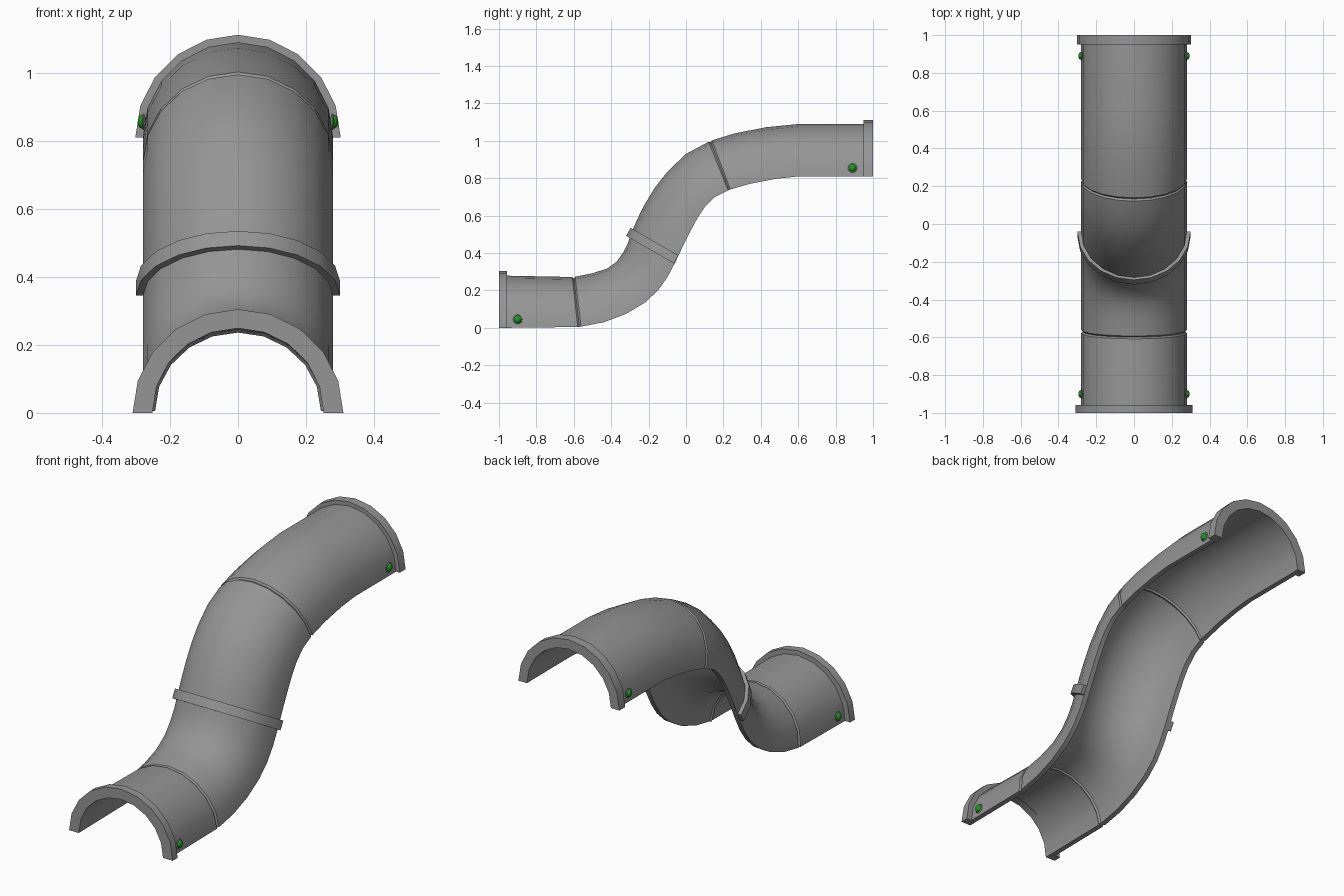
import bpy, bmesh, math
from mathutils import Vector

cube = bpy.data.objects.get("Cube")
if cube:
    bpy.data.objects.remove(cube, do_unlink=True)


def material(name, rgb):
    m = bpy.data.materials.new(name)
    m.use_nodes = True
    m.diffuse_color = (*rgb, 1)
    m.node_tree.nodes["Principled BSDF"].inputs["Base Color"].default_value = (*rgb, 1)
    return m


GREY = material("pipe grey", (0.30, 0.30, 0.30))
GREEN = material("bolt green", (0.01, 0.33, 0.01))
SEGMENTS = 10
RADIUS, WALL = 0.28, 0.028


def finish(bm, name, mat):
    bmesh.ops.recalc_face_normals(bm, faces=bm.faces)
    mesh = bpy.data.meshes.new(name)
    bm.to_mesh(mesh)
    bm.free()
    mesh.materials.append(mat)
    obj = bpy.data.objects.new(name, mesh)
    bpy.context.collection.objects.link(obj)
    bpy.ops.object.select_all(action="DESELECT")
    obj.select_set(True)
    bpy.context.view_layer.objects.active = obj
    bpy.ops.object.shade_smooth_by_angle(angle=math.radians(32))
    return obj


def half_pipe(name, stations, radius=RADIUS, wall=WALL, seams=()):
    """Sweep a half ring; a station is base y, base z, crown y, crown z.
    Seams lists the ends (0 first, -1 last) that get a pinched groove."""
    rows = [(Vector(s), radius) for s in stations]
    for end in seams:
        s = rows[end][0]
        near = rows[1 if end == 0 else -2][0]
        step = 0.012 / (near - s).length
        extra = (s.lerp(near, step), radius)
        rows[end] = (s, radius - 0.008)
        rows.insert(1 if end == 0 else len(rows) - 1, extra)
    bm = bmesh.new()
    rings = []
    for s, r in rows:
        base = Vector((0, s[0], s[1]))
        up = Vector((0, s[2], s[3])) - base
        height = up.length - (radius - r)
        up.normalize()
        ring = []
        for inset, order in ((0, 1), (wall, -1)):
            for i in range(SEGMENTS + 1)[::order]:
                a = math.pi * i / SEGMENTS
                p = base + up * (height - inset) * math.sin(a)
                p.x = (r - inset) * math.cos(a)
                ring.append(bm.verts.new(p))
        rings.append(ring)
    n = len(rings[0])
    for a, b in zip(rings, rings[1:]):
        for i in range(n):
            j = (i + 1) % n
            bm.faces.new((a[i], a[j], b[j], b[i]))
    # Close both ends with the half-ring faces
    for ring in (rings[0], rings[-1]):
        for i in range(SEGMENTS):
            bm.faces.new((ring[i], ring[i + 1], ring[n - 2 - i], ring[n - 1 - i]))
    return finish(bm, name, GREY)


# Pipe sections
lower_seam = (-.57, .005, -.60, .272)
upper_seam = (.23, .738, .13, 1.0)
half_pipe("lower_pipe", [(-1, 0, -1, .28), lower_seam], seams=(-1,))
half_pipe("bend_pipe", [
    lower_seam,
    (-.44, .03, -.50, .292),
    (-.32, .075, -.42, .318),
    (-.22, .135, -.37, .355),
    (-.15, .20, -.335, .405),
    (-.10, .27, -.31, .455),
    (-.055, .355, -.295, .50),
    (-.015, .44, -.27, .56),
    (.02, .51, -.23, .645),
    (.06, .585, -.17, .745),
    (.10, .645, -.10, .835),
    (.155, .70, 0, .93),
    upper_seam], seams=(0, -1))
half_pipe("upper_pipe", [
    upper_seam,
    (.34, .77, .26, 1.04),
    (.48, .797, .43, 1.073),
    (.6, .81, .6, 1.09),
    (1, .81, 1, 1.09)], seams=(0,))

# Collars
half_pipe("front_flange", [(-1, 0, -1, .305), (-.958, 0, -.958, .305)], .31, .056)
half_pipe("back_flange", [(.95, .81, .95, 1.112), (1, .81, 1, 1.112)], .302, .051)
half_pipe("middle_band", [(-.065, .345, -.32, .492), (-.041, .388, -.296, .535)], .30, .04)

# Bolts: a grey washer with a green domed head on each side
for place, y, z in (("front", -.9, .046), ("back", .89, .856)):
    for side, sign in (("left", 1), ("right", -1)):
        for part, mat, size, depth, out in (("washer", GREY, .025, .006, .278),
                                            ("bolt", GREEN, .020, .013, .282)):
            bm = bmesh.new()
            bmesh.ops.create_uvsphere(bm, u_segments=12, v_segments=8, radius=1)
            bmesh.ops.scale(bm, vec=(depth, size, size), verts=bm.verts)
            bmesh.ops.translate(bm, vec=(sign * out, y, z), verts=bm.verts)
            finish(bm, f"{place}_{side}_{part}", mat)
